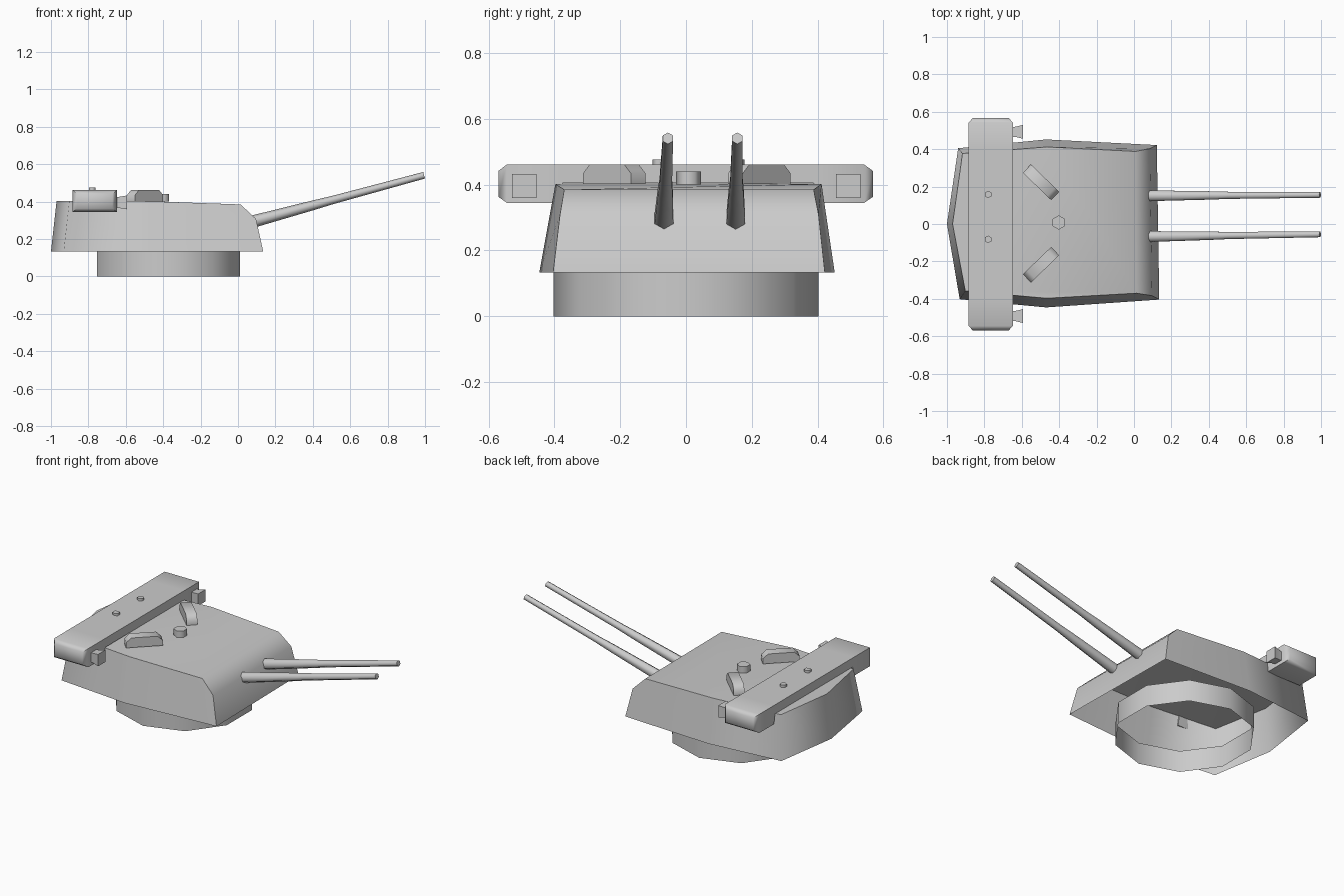
import bpy, math
from mathutils import Vector

if "Cube" in bpy.data.objects:
    bpy.data.objects.remove(bpy.data.objects["Cube"])


def make(name, verts, faces, angle=None):
    mesh = bpy.data.meshes.new(name)
    mesh.from_pydata([tuple(v) for v in verts], [], faces)
    obj = bpy.data.objects.new(name, mesh)
    bpy.context.collection.objects.link(obj)
    bpy.ops.object.select_all(action='DESELECT')
    obj.select_set(True)
    bpy.context.view_layer.objects.active = obj
    bpy.ops.object.mode_set(mode='EDIT')
    bpy.ops.mesh.select_all(action='SELECT')
    bpy.ops.mesh.normals_make_consistent(inside=False)
    bpy.ops.object.mode_set(mode='OBJECT')
    if angle:
        bpy.ops.object.shade_smooth_by_angle(angle=math.radians(angle))
    return obj


def loft(name, rings, caps=(True, True), angle=None):
    """Join equally sized rings of points into a skin."""
    n = len(rings[0])
    verts = [v for r in rings for v in r]
    faces = [(k * n + i, k * n + (i + 1) % n, (k + 1) * n + (i + 1) % n, (k + 1) * n + i)
             for k in range(len(rings) - 1) for i in range(n)]
    if caps[0]:
        faces.append(tuple(reversed(range(n))))
    if caps[1]:
        faces.append(tuple(range(len(verts) - n, len(verts))))
    return make(name, verts, faces, angle)


def circle(x, y, z, r, n, start=0):
    return [(x + r * math.cos(start + math.tau * i / n),
             y + r * math.sin(start + math.tau * i / n), z) for i in range(n)]


def rect_x(x, y, z, hy, hz):
    return [(x, y - hy, z - hz), (x, y + hy, z - hz), (x, y + hy, z + hz), (x, y - hy, z + hz)]


def rect_y(y, x, hx, z0, z1):
    return [(x - hx, y, z0), (x + hx, y, z0), (x + hx, y, z1), (x - hx, y, z1)]


# Turret house: open underneath, sloped walls, rounded front edge
bottom = [(-1.0, 0, .133), (-.94, .405, .133), (-.47, .452, .133),
          (.122, .422, .133), (.135, -.404, .133), (-.47, -.446, .133), (-.932, -.402, .133)]
roof = [(-.97, 0, .404), (-.917, .377, .404), (-.465, .412, .402),
        (.008, .388, .385), (.014, -.37, .385), (-.468, -.397, .402), (-.902, -.358, .404)]
brow = [(.085, .403, .308), (.096, -.383, .308)]
make("turret_house", bottom + roof + brow,
     [(0, 1, 8, 7), (1, 2, 9, 8), (2, 3, 14, 10, 9), (3, 4, 15, 14), (14, 15, 11, 10),
      (4, 5, 12, 11, 15), (5, 6, 13, 12), (6, 0, 7, 13), tuple(range(7, 14))], 77)

# Ten-sided open ring below the house
loft("base_ring", [circle(-.372, 0, z, .402, 10, math.pi / 2) for z in (0, .135)],
     (False, False), 40)

# Stepped hexagonal gun barrels
start, end = Vector((.085, 0, .295)), Vector((.995, 0, .541))
axis = (end - start).normalized()
side = Vector((0, 1, 0))
up = axis.cross(side)
for name, y0, y1 in (("gun_barrel_left", .151, .156), ("gun_barrel_right", -.067, -.055)):
    rings = []
    for t, r in ((0, .033), (.34, .026), (.46, .022), (1, .018)):
        c = start.lerp(end, t) + side * (y0 + (y1 - y0) * t)
        rings.append([c + r * (math.sin(a) * side + math.cos(a) * up)
                      for a in (i * math.tau / 6 for i in range(6))])
    loft(name, rings, angle=65)

# Rangefinder beam: tapered ends, deep outside the house, resting on the roof inside
loft("rangefinder_beam", [rect_y(y, -.766, hx, z0, z1) for y, hx, z0, z1 in
                          ((-.57, .095, .363, .442), (-.545, .118, .345, .461),
                           (-.385, .118, .345, .461), (-.375, .118, .405, .461),
                           (.388, .118, .405, .461), (.398, .118, .345, .461),
                           (.542, .118, .345, .461), (.568, .095, .363, .442))], angle=60)

# Flared lens housings on the beam ends
for name, y in (("lens_left", .493), ("lens_right", -.492)):
    loft(name, [rect_x(-.66, y, .396, .026, .028), rect_x(-.635, y, .396, .027, .03),
                rect_x(-.593, y, .396, .037, .037)], angle=60)

# Small hexagonal caps on the beam and the roof
for name, x, y, z0, z1, r in (("beam_cap_left", -.78, .158, .461, .476, .02),
                              ("beam_cap_right", -.78, -.082, .461, .476, .02),
                              ("roof_cap", -.402, .008, .4, .44, .038)):
    loft(name, [circle(x, y, z, r, 6, math.pi / 6) for z in (z0, z1)], angle=65)

# Angled roof sights with chamfered tops
profile = [(-.105, .402), (.105, .402), (.105, .434), (.075, .462), (-.075, .462), (-.105, .434)]
for name, cy, s in (("roof_sight_left", .223, -1), ("roof_sight_right", -.218, 1)):
    d = Vector((.72, s * .695, 0))
    w = Vector((-d.y, d.x, 0)) * .031
    c = Vector((-.497, cy, 0))
    loft(name, [[c + d * u + w * k + Vector((0, 0, z)) for u, z in profile] for k in (-1, 1)],
         angle=60)
